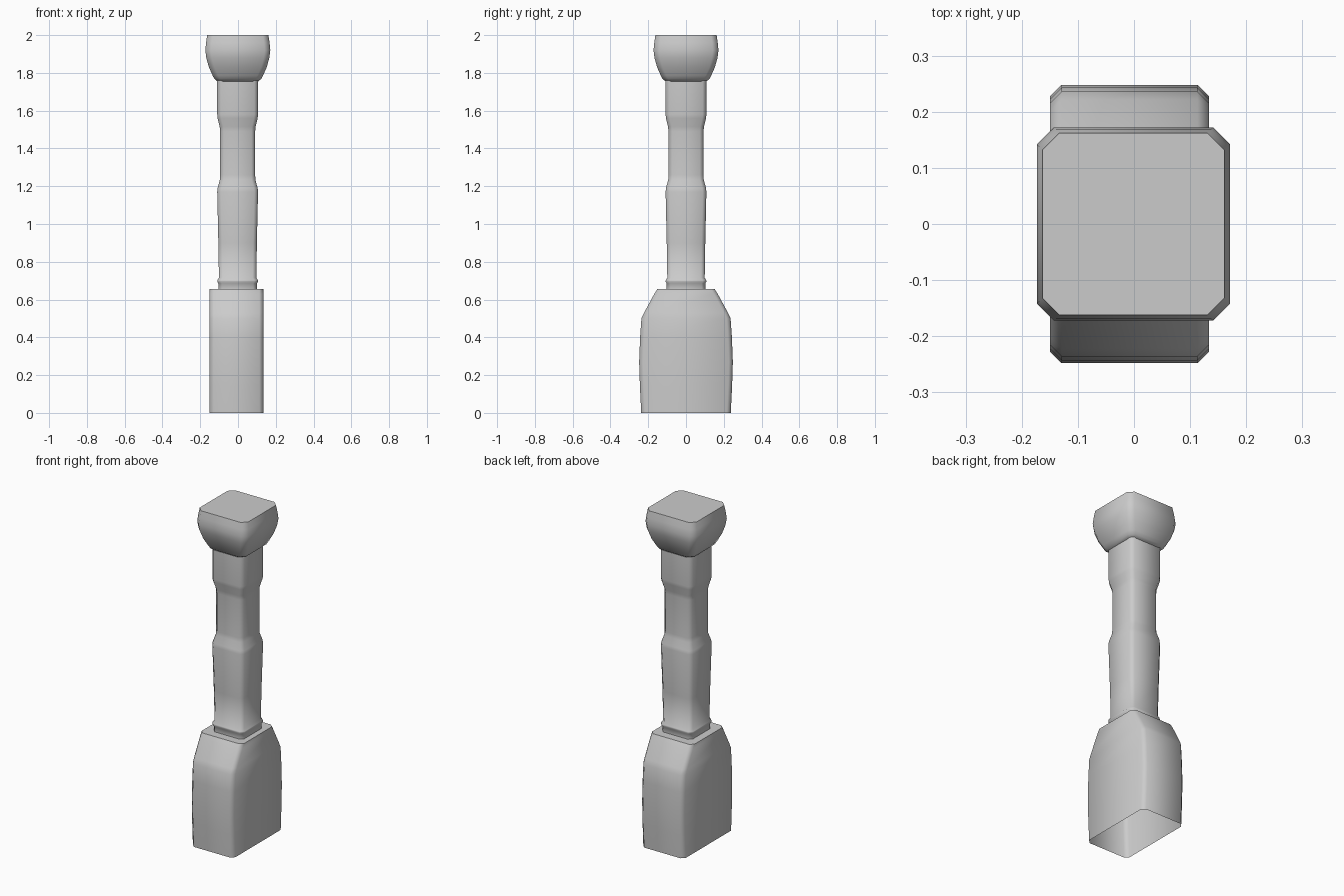
import bpy, bmesh, math

cube = bpy.data.objects.get("Cube")
if cube:
    bpy.data.objects.remove(cube, do_unlink=True)

stone = bpy.data.materials.new("grey stone")
stone.use_nodes = True
GREY = (0.6, 0.6, 0.6, 1)
stone.diffuse_color = GREY
stone.node_tree.nodes["Principled BSDF"].inputs["Base Color"].default_value = GREY


def ring(bm, z, hx, hy, cut, cx):
    """Rectangle with clipped corners, counter-clockwise."""
    pts = [(hx, cut - hy), (hx, hy - cut), (hx - cut, hy), (cut - hx, hy),
           (-hx, hy - cut), (-hx, cut - hy), (cut - hx, -hy), (hx - cut, -hy)]
    return [bm.verts.new((cx + x, y, z)) for x, y in pts]


def loft(name, sections, cut, cx=0.0, cap_bottom=False, cap_top=False):
    """Stack of clipped rectangles (z, half x, half y) joined by quads."""
    bm = bmesh.new()
    rings = [ring(bm, z, hx, hy, cut, cx) for z, hx, hy in sections]
    for a, b in zip(rings, rings[1:]):
        for i in range(8):
            j = (i + 1) % 8
            bm.faces.new((a[i], a[j], b[j], b[i]))
    if cap_bottom:
        bm.faces.new(rings[0][::-1])
    if cap_top:
        bm.faces.new(rings[-1])
    mesh = bpy.data.meshes.new(name)
    bm.to_mesh(mesh)
    bm.free()
    mesh.materials.append(stone)
    obj = bpy.data.objects.new(name, mesh)
    bpy.context.collection.objects.link(obj)
    bpy.ops.object.select_all(action='DESELECT')
    obj.select_set(True)
    bpy.context.view_layer.objects.active = obj
    bpy.ops.object.shade_smooth_by_angle(angle=math.radians(50))


def square(profile):
    return [(z, h, h) for z, h in profile]


# Hollow foot block: constant width, bulging and shouldered in depth
foot = [(0, 0.237), (0.14, 0.244), (0.27, 0.248), (0.4, 0.243),
        (0.5, 0.236), (0.53, 0.222), (0.63, 0.168), (0.655, 0.152)]
loft("foot_block", [(z, 0.142, d) for z, d in foot], 0.021, -0.008, cap_top=True)

# Shaft with collar at the base and a narrow waist
shaft = [(0.655, 0.102), (0.685, 0.102), (0.695, 0.108), (0.703, 0.107),
         (0.715, 0.099), (0.9, 0.102), (1.17, 0.108), (1.19, 0.106),
         (1.235, 0.094), (1.26, 0.093), (1.49, 0.093), (1.515, 0.095),
         (1.56, 0.106), (1.58, 0.108), (1.76, 0.108)]
loft("shaft", square(shaft), 0.02, -0.002)

# Rounded cap block with a flat top
head = [(1.755, 0.108), (1.768, 0.124), (1.785, 0.133), (1.83, 0.153),
        (1.88, 0.167), (1.92, 0.172), (1.96, 0.168), (2.0, 0.162)]
loft("head_block", square(head), 0.03, -0.001, cap_bottom=True, cap_top=True)
